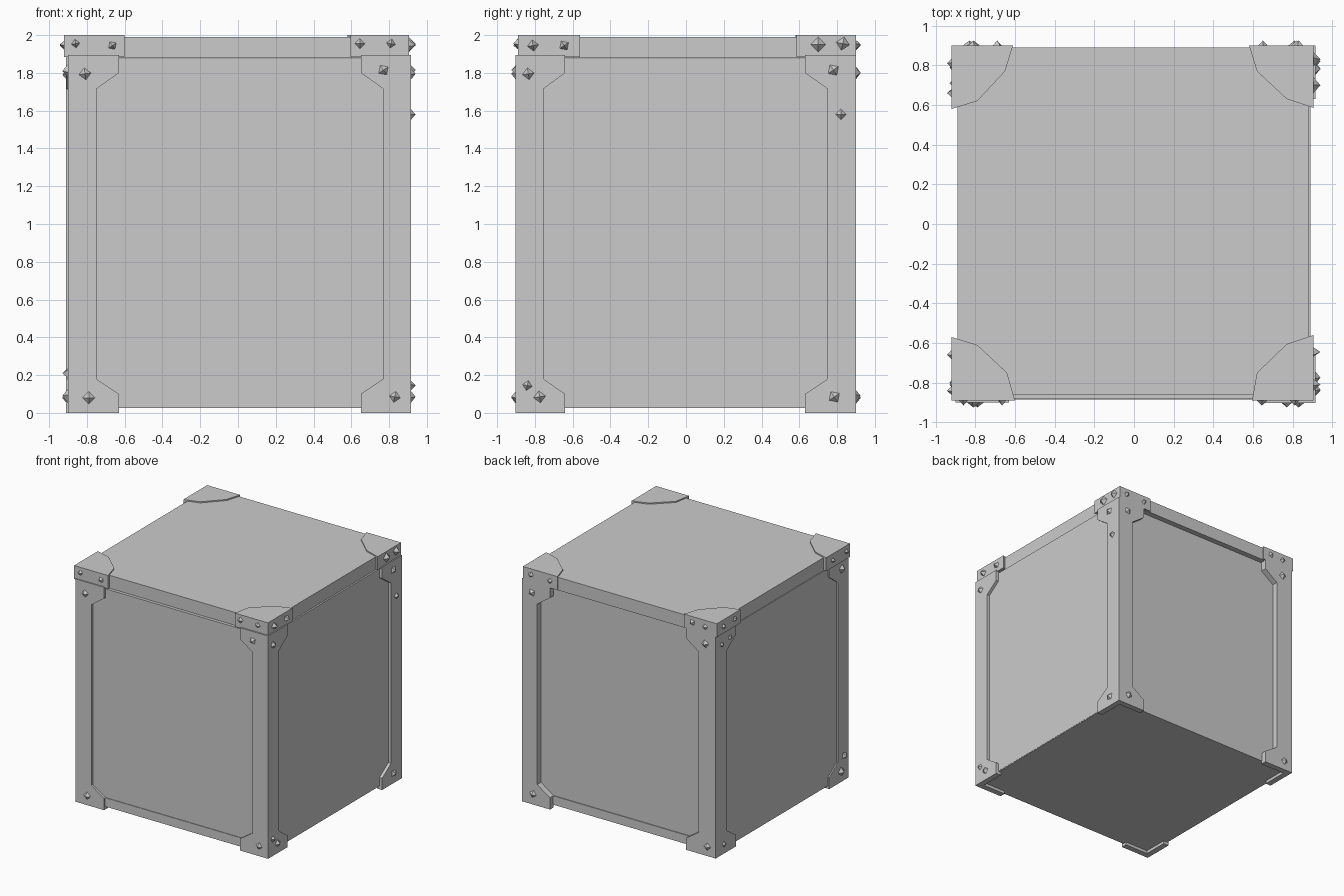
import bpy, bmesh
from math import pi
from mathutils import Vector, Matrix

if "Cube" in bpy.data.objects:
    bpy.data.objects.remove(bpy.data.objects["Cube"])


def finish(bm, name):
    bmesh.ops.recalc_face_normals(bm, faces=bm.faces)
    me = bpy.data.meshes.new(name)
    bm.to_mesh(me)
    bm.free()
    ob = bpy.data.objects.new(name, me)
    bpy.context.collection.objects.link(ob)
    return ob


def prism(bm, pts, vec):
    face = bm.faces.new([bm.verts.new(p) for p in pts])
    res = bmesh.ops.extrude_face_region(bm, geom=[face], use_keep_orig=True)
    verts = [g for g in res["geom"] if isinstance(g, bmesh.types.BMVert)]
    bmesh.ops.translate(bm, verts=verts, vec=vec)


def box(name, x0, x1, y0, y1, z0, z1):
    bm = bmesh.new()
    prism(bm, [(x0, y0, z0), (x1, y0, z0), (x1, y1, z0), (x0, y1, z0)], (0, 0, z1 - z0))
    return finish(bm, name)


# crate body, base strip and lid
box("body", -0.89, 0.89, -0.88, 0.85, 0.03, 1.875)
box("base_strip", -0.888, 0.888, -0.885, 0.857, 0.025, 0.10)
box("lid", -0.89, 0.882, -0.862, 0.89, 1.88, 1.99)

# L-shaped corner brackets with flared ends
T = 0.05


def flange(outer, inner, flare):
    return [(outer, 0), (flare, 0), (flare, 0.10), (inner, 0.18), (inner, 1.715),
            (flare, 1.80), (flare, 1.895), (outer, 1.895)]


brackets = {  # x outer, x inner, x flare, y outer, y inner, y flare
    "front_left": (-0.90, -0.75, -0.63, -0.90, -0.755, -0.64),
    "front_right": (0.915, 0.77, 0.65, -0.902, -0.755, -0.64),
    "back_left": (-0.91, -0.75, -0.63, 0.90, 0.75, 0.63),
    "back_right": (0.915, 0.77, 0.65, 0.90, 0.75, 0.63),
}
for name, (xo, xi, xf, yo, yi, yf) in brackets.items():
    sx, sy = (1 if xo > 0 else -1), (1 if yo > 0 else -1)
    bm = bmesh.new()
    prism(bm, [(u, yo, z) for u, z in flange(xo, xi, xf)], (0, -sy * T, 0))
    prism(bm, [(xo, u, z) for u, z in flange(yo, yi, yf)], (-sx * T, 0, 0))
    finish(bm, name + "_bracket")

# lid corner caps with a faceted inner edge
caps = {
    "front_left": [(-0.92, -0.89), (-0.60, -0.89), (-0.64, -0.75), (-0.79, -0.61), (-0.92, -0.57)],
    "front_right": [(0.905, -0.89), (0.595, -0.89), (0.62, -0.75), (0.77, -0.605), (0.905, -0.56)],
    "back_left": [(-0.92, 0.90), (-0.61, 0.90), (-0.65, 0.77), (-0.79, 0.62), (-0.92, 0.58)],
    "back_right": [(0.905, 0.90), (0.58, 0.90), (0.62, 0.77), (0.77, 0.63), (0.905, 0.585)],
}
for name, pts in caps.items():
    bm = bmesh.new()
    prism(bm, [(x, y, 1.885) for x, y in pts], (0, 0, 0.115))
    finish(bm, name + "_cap")

# pyramid studs: (position along face, height, radius) for each side
studs = {
    "front": [(-.86, 1.955, .032), (-.665, 1.945, .034), (.645, 1.955, .038), (.81, 1.955, .034),
              (-.81, 1.795, .045), (.77, 1.815, .046), (-.79, .08, .046), (.83, .085, .045)],
    "right": [(-.81, 1.945, .03), (-.645, 1.945, .028), (.70, 1.95, .04), (.83, 1.955, .036),
              (-.835, 1.795, .044), (.78, 1.815, .046), (.82, 1.58, .04), (-.84, .145, .037),
              (-.775, .085, .045), (.785, .085, .046)],
    "back": [(-.81, 1.945, .035), (-.69, 1.95, .037), (.65, 1.945, .032), (.83, 1.95, .034),
             (-.81, 1.80, .048), (.82, 1.80, .045), (-.83, .08, .045), (.81, .09, .045)],
    "left": [(.81, 1.945, .035), (.66, 1.95, .037), (-.66, 1.945, .034), (-.84, 1.95, .034),
             (.82, 1.79, .04), (.71, 1.81, .04), (.79, .08, .045),
             (-.81, 1.81, .044), (-.80, .09, .045), (-.84, .21, .037)],
}
normals = {"front": (0, -1, 0), "right": (1, 0, 0), "back": (0, 1, 0), "left": (-1, 0, 0)}
for side, items in studs.items():
    n = Vector(normals[side])
    bm = bmesh.new()
    for i, (u, z, r) in enumerate(items):
        if n.x:
            d = 0.918 if side == "left" else 0.915
            if side == "left" and z < 1.85:
                d = 0.905
            p = Vector((n.x * (d - 0.01), u, z))
        else:
            p = Vector((u, n.y * (0.89 if z > 1.85 and n.y < 0 else 0.90) - n.y * 0.01, z))
        turn = (0.15, 0.6, 0.0, -0.2)[i % 4]
        m = (Matrix.Translation(p + n * 0.0175) @ n.to_track_quat('Z', 'Y').to_matrix().to_4x4()
             @ Matrix.Rotation(turn, 4, 'Z'))
        bmesh.ops.create_cone(bm, cap_ends=True, segments=4, radius1=r, radius2=0,
                              depth=0.035, matrix=m)
    finish(bm, side + "_studs")
